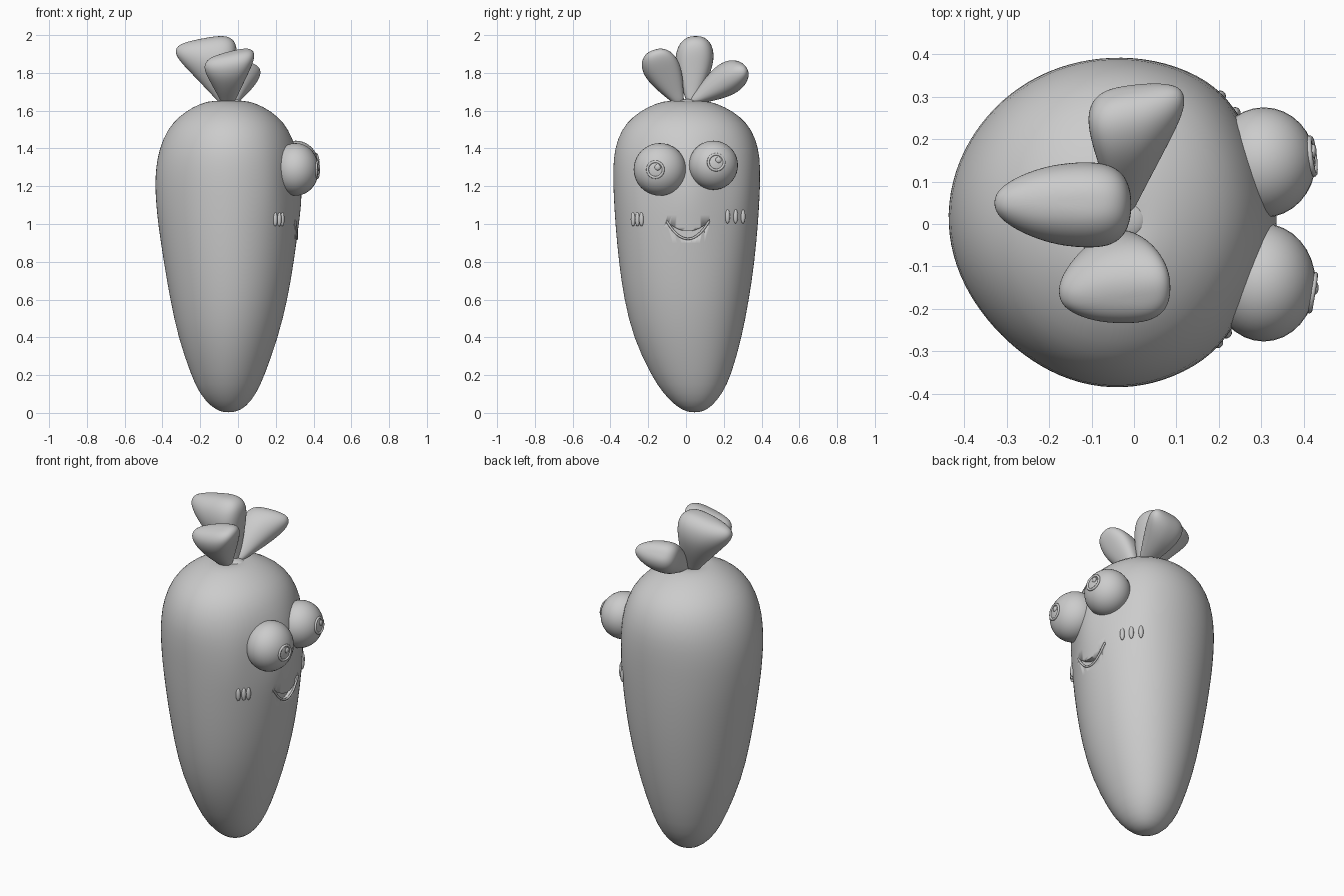
import bpy, bmesh, math
from math import cos, sin, pi, sqrt, exp
from mathutils import Vector

cube = bpy.data.objects.get("Cube")
if cube:
    bpy.data.objects.remove(cube, do_unlink=True)

mat = bpy.data.materials.new("plain grey")
mat.use_nodes = True
grey = (0.6, 0.6, 0.6, 1)
mat.diffuse_color = grey
mat.node_tree.nodes["Principled BSDF"].inputs["Base Color"].default_value = grey


def finish(name, bm, subsurf=0, angle=50):
    """Turn a bmesh into a smooth shaded object."""
    bmesh.ops.recalc_face_normals(bm, faces=bm.faces)
    me = bpy.data.meshes.new(name)
    bm.to_mesh(me)
    bm.free()
    ob = bpy.data.objects.new(name, me)
    bpy.context.collection.objects.link(ob)
    me.materials.append(mat)
    if subsurf:
        mod = ob.modifiers.new("smooth", 'SUBSURF')
        mod.levels = mod.render_levels = subsurf
    bpy.ops.object.select_all(action='DESELECT')
    bpy.context.view_layer.objects.active = ob
    ob.select_set(True)
    bpy.ops.object.shade_smooth_by_angle(angle=math.radians(angle))
    return ob


def loft(name, rings, start, end, subsurf=1):
    """Skin closed rings of points, with a pole at each end."""
    bm = bmesh.new()
    loops = [[bm.verts.new(p) for p in ring] for ring in rings]
    n = len(loops[0])
    for a, b in zip(loops, loops[1:]):
        for i in range(n):
            j = (i + 1) % n
            bm.faces.new((a[i], a[j], b[j], b[i]))
    for pole, ring in ((start, loops[0]), (end, loops[-1])):
        v = bm.verts.new(pole)
        for i in range(n):
            bm.faces.new((v, ring[i], ring[(i + 1) % n]))
    return finish(name, bm, subsurf)


# Carrot body: height, back x, front x, half width in y
profile = [
    (0.006, -0.09, -0.01, 0.04), (0.03, -0.14, 0.04, 0.09),
    (0.10, -0.205, 0.095, 0.155), (0.2, -0.25, 0.14, 0.213),
    (0.4, -0.32, 0.21, 0.288), (0.6, -0.362, 0.26, 0.331),
    (0.8, -0.397, 0.293, 0.36), (1.0, -0.427, 0.32, 0.378),
    (1.1, -0.437, 0.333, 0.384), (1.2, -0.443, 0.336, 0.389),
    (1.3, -0.439, 0.328, 0.39), (1.4, -0.42, 0.306, 0.382),
    (1.5, -0.378, 0.266, 0.346), (1.57, -0.315, 0.21, 0.284),
    (1.62, -0.24, 0.135, 0.205), (1.652, -0.16, 0.06, 0.12),
    (1.652, -0.1, 0.0, 0.06)]
N = 48


def section(z, xb, xf, ry, a):
    """Body outline point: slightly lopsided, flattened beside the nose line."""
    swell = 1 + 0.05 * cos(a - pi / 4) ** 5
    x = (xb + xf) / 2 + (xf - xb) / 2 * cos(a) * swell
    if cos(a) > 0.5:
        x -= 0.02 * exp(-((z - 1.2) / 0.2) ** 2) * sin(3 * a) ** 2
    yc = 0.045 * max(0, 1 - z / 0.45)
    return (x, yc + ry * sin(a) * swell, z)


body = loft("carrot_body",
            [[section(*p, 2 * pi * i / N) for i in range(N)] for p in profile],
            (-0.05, 0.045, 0.003), (-0.05, 0, 1.63))


# Smile: a crescent cut into the front
def smile_y(t):
    return 0.01 + 0.112 * t


def lower_z(t):
    return 0.918 + 0.094 * t * t


def upper_z(t):
    return 0.962 + 0.052 * t * t


steps = [i / 10 for i in range(-10, 11)]
outline = ([(smile_y(t), lower_z(t)) for t in steps]
           + [(smile_y(t), upper_z(t)) for t in reversed(steps[1:-1])])
bm = bmesh.new()
face = bm.faces.new([bm.verts.new((0.285, y, z)) for y, z in outline])
ext = bmesh.ops.extrude_face_region(bm, geom=[face])
bmesh.ops.translate(bm, vec=(0.2, 0, 0),
                    verts=[g for g in ext["geom"] if isinstance(g, bmesh.types.BMVert)])
cutter = finish("smile_cutter", bm)
cutter.hide_render = True
cutter.hide_viewport = True
cutter.display_type = 'WIRE'
cut = body.modifiers.new("smile", 'BOOLEAN')
cut.operation = 'DIFFERENCE'
cut.solver = 'EXACT'
cut.object = cutter


def front_x(y, z):
    """Surface x of the body front at a given y and z."""
    for a, b in zip(profile, profile[1:]):
        if a[0] <= z <= b[0]:
            f = (z - a[0]) / (b[0] - a[0])
            row = [p + f * (q - p) for p, q in zip(a, b)]
            points = [section(*row, math.radians(d / 2)) for d in range(-140, 141)]
            return min(points, key=lambda p: abs(p[1] - y))[0]


def tube(name, points, radius, cyclic=False):
    cu = bpy.data.curves.new(name, 'CURVE')
    cu.dimensions = '3D'
    cu.bevel_depth = radius
    cu.bevel_resolution = 3
    cu.use_fill_caps = True
    sp = cu.splines.new('POLY')
    sp.points.add(len(points) - 1)
    for p, co in zip(sp.points, points):
        p.co = (*co, 1)
    sp.use_cyclic_u = cyclic
    cu.materials.append(mat)
    ob = bpy.data.objects.new(name, cu)
    bpy.context.collection.objects.link(ob)


tube("lower_lip", [(front_x(smile_y(t), lower_z(t)) - 0.001, smile_y(t), lower_z(t) + 0.003)
                   for t in steps], 0.006)


def ellipsoid(name, centre, radii, yaw=0):
    bm = bmesh.new()
    bmesh.ops.create_uvsphere(bm, u_segments=32, v_segments=20, radius=1)
    ob = finish(name, bm, angle=180)
    ob.location, ob.scale = centre, radii
    ob.rotation_euler = (0, 0, yaw)


# Bulging eyes with a raised pupil rim and a small highlight
eye_x, depth = 0.306, 0.122
for side, y, z, r, py, pz in (("right", -0.138, 1.289, 0.139, -0.162, 1.288),
                              ("left", 0.145, 1.311, 0.13, 0.16, 1.327)):
    ellipsoid(side + "_eye", (eye_x, y, z), (depth, r, r))

    def on_eye(dy, dz):
        yy, zz = py + dy, pz + dz
        d = 1 - ((yy - y) ** 2 + (zz - z) ** 2) / r ** 2
        return (eye_x + depth * sqrt(d), yy, zz)

    angles = [2 * pi * i / 24 for i in range(24)]
    tube(side + "_pupil_rim", [on_eye(0.042 * cos(a), 0.042 * sin(a)) for a in angles],
         0.007, True)
    ellipsoid(side + "_pupil_highlight", on_eye(0.012, 0.012), (0.008, 0.016, 0.016))

# Cheek marks: three little upright pills each side
for side, z, ys in (("right", 1.025, (-0.28, -0.257, -0.236)),
                    ("left", 1.04, (0.22, 0.263, 0.302))):
    for k, y in enumerate(ys):
        ellipsoid(f"{side}_cheek_mark_{k + 1}", (front_x(y, z), y, z),
                  (0.012, 0.013, 0.037), y * 2.5)

# Leaves: position along the leaf, breadth along u, thickness along v
leaf_shape = [(0, 0.22, 0.22), (0.15, 0.36, 0.42), (0.35, 0.57, 0.72),
              (0.55, 0.78, 0.94), (0.7, 0.94, 1.0), (0.83, 1.03, 0.92),
              (0.92, 0.98, 0.74), (0.98, 0.8, 0.48), (1.0, 0.45, 0.22)]


def leaf(name, base, tip, u, v):
    """Teardrop loft, thin edge towards -u and blunt towards +u."""
    base, tip, u, v = map(Vector, (base, tip, u, v))
    rings = []
    for t, ru, rv in leaf_shape:
        c = base.lerp(tip, t)
        ring = []
        for i in range(20):
            a = 2 * pi * (i + 0.5) / 20
            ca = cos(a) if cos(a) < 0 else cos(a) ** 0.7
            sa = math.copysign(abs(sin(a)) ** 0.85, sin(a))
            ring.append(c + u * ru * ca + v * rv * sa * (0.93 + 0.15 * cos(a)))
        rings.append(ring)
    loft(name, rings, base, base.lerp(tip, 1.004), 2)


leaf("back_leaf", (-0.05, 0.03, 1.63), (-0.193, 0.052, 1.98),
     (0.156, 0, 0.03), (0, 0.11, 0))
leaf("right_leaf", (-0.05, -0.03, 1.63), (-0.045, -0.178, 1.905),
     (0.132, 0.005, 0.03), (0, 0.098, 0.035))
leaf("left_leaf", (-0.025, 0.03, 1.645), (0.012, 0.315, 1.828),
     (-0.113, -0.015, 0.0), (0, -0.05, 0.08))

# Small stalk stub under the leaves
ellipsoid("leaf_stub", (-0.04, 0.01, 1.64), (0.07, 0.05, 0.022))
